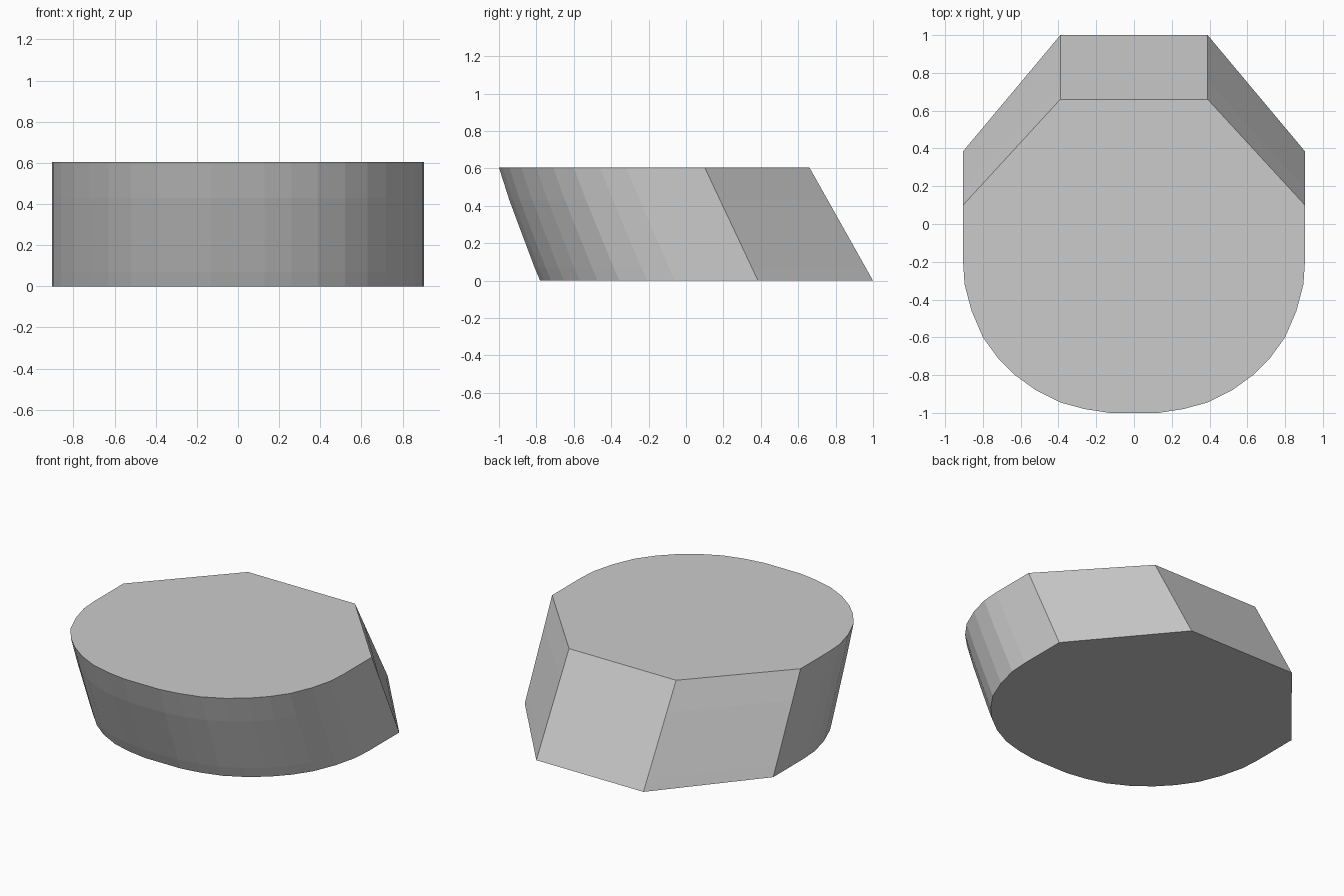
import bpy
import bmesh

if "Cube" in bpy.data.objects:
    bpy.data.objects.remove(bpy.data.objects["Cube"])

HEIGHT = 0.605

# Right half of the top outline, from the front round to the chamfered back
half = [(0.13, -1.0), (0.26, -0.98), (0.39, -0.945), (0.52, -0.88),
        (0.63, -0.80), (0.72, -0.71), (0.80, -0.60), (0.86, -0.46),
        (0.897, -0.32), (0.905, -0.20), (0.905, 0.10), (0.39, 0.66)]
outline = half + [(-x, y) for x, y in reversed(half)]


def lean(y):
    """How far a top outline point moves back at the bottom."""
    return 0.285 + 0.059 * (y - 0.10) if y < 0.10 else 0.285 + 0.098 * (y - 0.10)


def ring(bm, z, bulge):
    """One level of the leaning wall, with a slight bulge at the front."""
    t = 1 - z / HEIGHT
    return [bm.verts.new((x, y + t * lean(y) - bulge * max(0, -y), z))
            for x, y in outline]


# Leaning body: rounded front, three flat walls at the back
bm = bmesh.new()
rings = [ring(bm, z, b) for z, b in
         [(0, 0), (0.07, 0.004), (0.43, 0.008), (HEIGHT, 0)]]
n = len(outline)
for low, high in zip(rings, rings[1:]):
    for i in range(n):
        j = (i + 1) % n
        bm.faces.new((low[i], low[j], high[j], high[i]))
bm.faces.new(list(reversed(rings[0])))
bm.faces.new(rings[-1])
bmesh.ops.recalc_face_normals(bm, faces=bm.faces[:])

mesh = bpy.data.meshes.new("leaning_block")
bm.to_mesh(mesh)
bm.free()
body = bpy.data.objects.new("leaning_block", mesh)
bpy.context.collection.objects.link(body)
